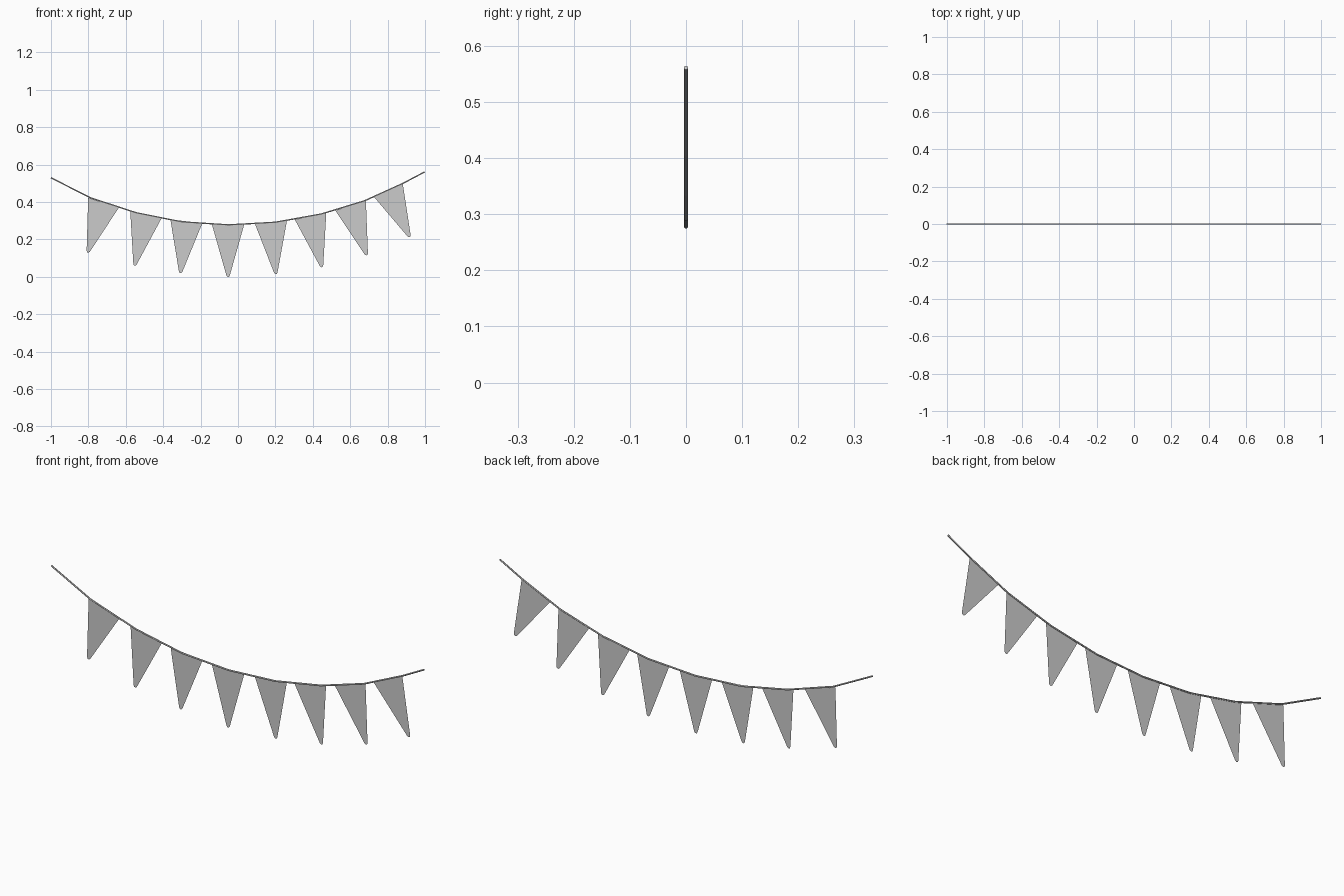
import bpy
from math import radians, cos, sin

if "Cube" in bpy.data.objects:
    bpy.data.objects.remove(bpy.data.objects["Cube"])

# sagging string, a thin low-poly tube
path = [(-1.0, .53), (-.79, .423), (-.545, .343), (-.30, .294), (-.05, .278),
        (.20, .292), (.445, .336), (.675, .406), (.88, .499), (.998, .561)]
curve = bpy.data.curves.new("string", 'CURVE')
curve.dimensions = '3D'
curve.bevel_depth = 0.004
curve.bevel_resolution = 1
curve.use_fill_caps = True
line = curve.splines.new('POLY')
line.points.add(len(path) - 1)
for p, (x, z) in zip(line.points, path):
    p.co = (x, 0, z, 1)
line.use_smooth = False
bpy.context.collection.objects.link(bpy.data.objects.new("string", curve))

# pennant outline: wide top, blunt tip
outline = [(-.086, 0), (-.009, -.272), (-.004, -.279), (.004, -.279),
           (.009, -.272), (.086, 0)]


def pennant(i, x, z, degrees):
    c, s = cos(radians(degrees)), sin(radians(degrees))
    verts = [(x + u * c - v * s, 0, z + u * s + v * c) for u, v in outline]
    mesh = bpy.data.meshes.new("pennant")
    mesh.from_pydata(verts, [], [range(len(verts))])
    bpy.context.collection.objects.link(
        bpy.data.objects.new(f"pennant_{i}", mesh))


# pennants hung square to the string: top centre x, z and tilt
hangs = [(-.719, .396, -17.5), (-.492, .333, -12.5), (-.276, .297, -6.5),
         (-.053, .279, 0), (.176, .292, 5.5), (.388, .324, 12.5),
         (.602, .381, 18), (.802, .467, 24.5)]
for i, h in enumerate(hangs, 1):
    pennant(i, *h)
